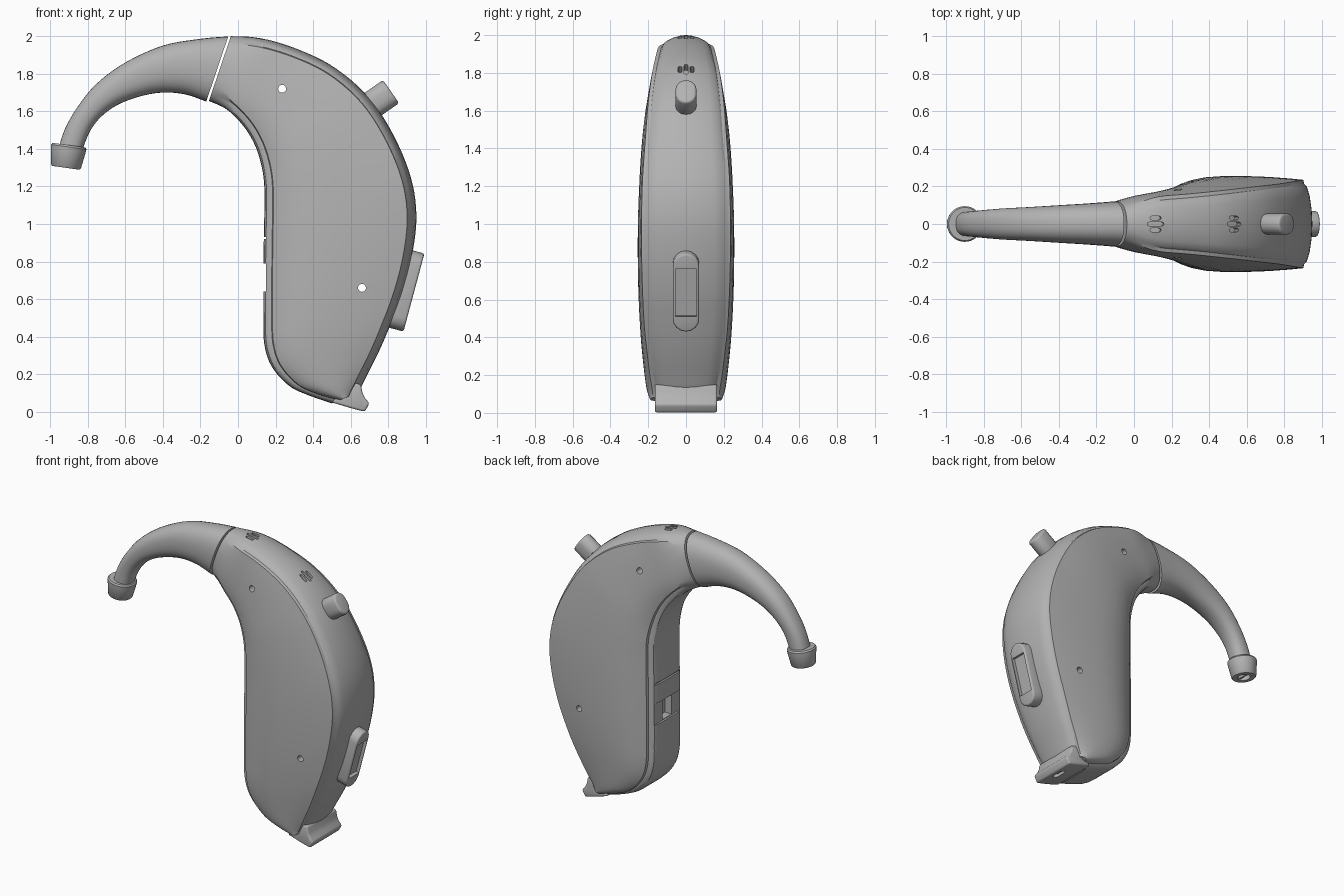
import bpy, bmesh, math
from mathutils import Vector as V

cube = bpy.data.objects.get("Cube")
if cube:
    bpy.data.objects.remove(cube, do_unlink=True)

grey = bpy.data.materials.new("shell_grey")
grey.use_nodes = True
colour = (0.45, 0.45, 0.45, 1)
grey.diffuse_color = colour
grey.node_tree.nodes["Principled BSDF"].inputs["Base Color"].default_value = colour

X, Y, Z = V((1, 0, 0)), V((0, 1, 0)), V((0, 0, 1))


def loft(name, rings):
    """Skin closed rings of equal size and cap both ends."""
    bm = bmesh.new()
    rows = [[bm.verts.new(p) for p in ring] for ring in rings]
    n = len(rows[0])
    for r, s in zip(rows, rows[1:]):
        for i in range(n):
            j = (i + 1) % n
            bm.faces.new((r[i], r[j], s[j], s[i]))
    bm.faces.new(rows[0])
    bm.faces.new(rows[-1])
    bmesh.ops.recalc_face_normals(bm, faces=bm.faces)
    mesh = bpy.data.meshes.new(name)
    bm.to_mesh(mesh)
    bm.free()
    mesh.materials.append(grey)
    obj = bpy.data.objects.new(name, mesh)
    bpy.context.collection.objects.link(obj)
    return obj


def prism(name, outline, origin, a, b, n, depth):
    """Extrude a flat outline, drawn on axes a and b, along n."""
    base = [V(origin) + a * p + b * q for p, q in outline]
    return loft(name, [base, [p + n * depth for p in base]])


def activate(obj):
    bpy.ops.object.select_all(action="DESELECT")
    obj.select_set(True)
    bpy.context.view_layer.objects.active = obj


def apply(obj, mod):
    activate(obj)
    bpy.ops.object.modifier_apply(modifier=mod.name)


def cut(obj, cutter):
    cutter.hide_render = True
    mod = obj.modifiers.new("cut", "BOOLEAN")
    mod.operation, mod.solver, mod.object = "DIFFERENCE", "EXACT", cutter
    apply(obj, mod)
    bpy.data.objects.remove(cutter, do_unlink=True)


def bevel(obj, width):
    mod = obj.modifiers.new("bevel", "BEVEL")
    mod.width, mod.segments, mod.limit_method = width, 3, "ANGLE"
    apply(obj, mod)


def smooth(obj, angle=32):
    activate(obj)
    bpy.ops.object.shade_smooth_by_angle(angle=math.radians(angle))


def stadium(width, length, steps=8):
    r, h = width / 2, length / 2 - width / 2
    pts = []
    for k, side in ((0, 1), (math.pi, -1)):
        for i in range(steps + 1):
            t = k + math.pi * i / steps
            pts.append((r * math.cos(t), r * math.sin(t) + side * h))
    return pts


def rect(w, h):
    return [(-w / 2, -h / 2), (w / 2, -h / 2), (w / 2, h / 2), (-w / 2, h / 2)]


def circle(r, n=24):
    return [(r * math.cos(2 * math.pi * i / n), r * math.sin(2 * math.pi * i / n)) for i in range(n)]


def spline(rows, steps):
    """Catmull-Rom through rows of numbers; yields (position, values)."""
    pad = [rows[0]] + rows + [rows[-1]]
    for i in range(len(rows) - 1):
        for k in range(steps):
            t = k / steps
            yield i + t, [0.5 * (2 * b + (c - a) * t + (2 * a - 5 * b + 4 * c - d) * t * t
                                 + (3 * b - a - 3 * c + d) * t ** 3)
                          for a, b, c, d in zip(*pad[i:i + 4])]
    yield len(rows) - 1, list(rows[-1])


def oval_half(length, w, count, power=0.85):
    """Half of a squarish oval, from inner edge to outer edge."""
    out = []
    for i in range(count):
        t = math.pi * i / (count - 1)
        c = math.cos(t)
        out.append((length / 2 * (1 - math.copysign(abs(c) ** power, c)), w * abs(math.sin(t)) ** power))
    return out


def shell_half(length, wi, w, r):
    """Half section: inner wall, raised side panel, outer band."""
    pts = [(0, 0), (0, .5 * wi), (.003, .75 * wi), (.012, .9 * wi), (.03, .98 * wi), (.045, wi)]
    a, e = wi + .018, r + .02
    for s in (0, .04, .1, .18, .28, .4, .5, .6, .75, .9, 1):
        y = a + (w - a) * (1 - (1 - 2 * s) ** 3) if s < .5 else e + (w - e) * (1 - (2 * s - 1) ** 2)
        pts.append((.05 + s * (length - .1), y))
    return pts + [(length - .045, r), (length - .03, .93 * r), (length - .015, .7 * r),
                  (length - .004, .35 * r), (length, 0)]


def ring(inner, outer, half):
    u = (outer - inner).normalized()
    full = half + [(d, -y) for d, y in half[-2:0:-1]]
    return [inner + u * d + Y * y for d, y in full]


# Shell rows: inner x, z, outer x, z, inner width, full width, band width
shell_rows = [
    (-.155, 1.655, -.038, 2.0, .11, .12, .11), (-.06, 1.61, .12, 1.99, .12, .15, .125),
    (.03, 1.52, .32, 1.93, .13, .175, .14), (.09, 1.42, .52, 1.83, .14, .2, .16),
    (.125, 1.31, .70, 1.67, .15, .225, .18), (.14, 1.2, .83, 1.47, .16, .24, .195),
    (.14, 1.05, .92, 1.25, .16, .25, .21), (.137, .9, .95, 1.05, .16, .255, .215),
    (.135, .7, .93, .85, .16, .255, .215), (.135, .52, .88, .65, .16, .25, .21),
    (.14, .36, .81, .46, .16, .24, .2), (.18, .24, .75, .32, .16, .228, .185),
    (.27, .14, .69, .2, .158, .215, .17), (.37, .09, .66, .14, .155, .205, .16),
    (.5, .045, .635, .1, .15, .19, .155)]
rings = []
for pos, (ix, iz, ox, oz, wi, w, r) in spline(shell_rows, 5):
    i, o = V((ix, 0, iz)), V((ox, 0, oz))
    length = (o - i).length
    panel = shell_half(length, wi, w, r)
    oval = oval_half(length, w, len(panel))
    f = min(1, pos / 1.4)
    f = f * f * (3 - 2 * f)
    rings.append(ring(i, o, [V(p).lerp(V(q), f)[:] for p, q in zip(oval, panel)]))
shell = loft("shell", rings)

# Pin holes through the shell
for x, z in ((.235, 1.72), (.66, .66)):
    cut(shell, prism("pin_cutter", circle(.021), (x, -.5, z), X, Z, Y, 1))

# Microphone slots along the top
for x, z, slope in ((.115, 1.99, -.12), (.535, 1.822, -.6)):
    t = V((math.cos(slope), 0, math.sin(slope)))
    n = V((-t.z, 0, t.x))
    for y, size in ((-.032, .06), (0, .09), (.032, .06)):
        cut(shell, prism("slot_cutter", stadium(.02, size, 4), V((x, y, z)) - n * .04, Y, t, n, .1))

# Battery door seam, shallow step and latch window on the inner wall
cut(shell, prism("seam_cutter", rect(.6, .012), (.05, 0, .925), Y, Z, X, .1))
cut(shell, prism("step_cutter", rect(.6, .15), (.05, 0, .715), Y, Z, X, .098))
cut(shell, prism("window_cutter", rect(.1, .14), (.05, 0, .715), Y, Z, X, .15))
smooth(shell)

# Ear hook rows: inner x, z, outer x, z, width
hook_rows = [
    (-.169, 1.652, -.052, 1.999, .12), (-.28, 1.69, -.2, 1.986, .11), (-.4, 1.70, -.4, 1.95, .1),
    (-.52, 1.68, -.6, 1.86, .09), (-.64, 1.635, -.75, 1.75, .083), (-.73, 1.57, -.85, 1.63, .075),
    (-.79, 1.49, -.92, 1.51, .068), (-.83, 1.39, -.96, 1.39, .065)]
rings = []
for pos, (ix, iz, ox, oz, w) in spline(hook_rows, 5):
    i, o = V((ix, 0, iz)), V((ox, 0, oz))
    rings.append(ring(i, o, oval_half((o - i).length, w, 17)))
smooth(loft("ear_hook", rings), 40)

# Tip collar with a recessed outlet and a bar across it
axis = V((-.14, 0, -.99)).normalized()
side = axis.cross(Y)
top = V((-.9, 0, 1.42))
collar = [(.07, 0), (.088, 0), (.095, .01), (.093, .03), (.08, .115), (.074, .122), (.042, .122), (.04, .09)]
smooth(loft("tip_collar", [[top + axis * h + side * p + Y * q for p, q in circle(r, 36)] for r, h in collar]))
prism("outlet_bar", rect(.014, .082), top + axis * .08, side, Y, axis, .035)

# Push button on the upper back
n = V((.82, 0, .57)).normalized()
button = prism("push_button", stadium(.11, .15), V((.815, 0, 1.705)) - n * .15, Y, Y.cross(n), n, .15)
bevel(button, .014)
smooth(button, 40)

# Volume rocker with a shallow finger recess
n = V((.97, 0, -.26)).normalized()
t = n.cross(Y)
centre = V((.937, 0, .635))
rocker = prism("volume_rocker", stadium(.14, .43), centre - n * .13, Y, t, n, .13)
bevel(rocker, .012)
cut(rocker, prism("recess_cutter", rect(.112, .26), centre - n * .022, Y, t, n, .1))
smooth(rocker, 40)

# Door lip at the bottom
lip_outline = [(.5, .05), (.6, .16), (.655, .145), (.663, .1), (.675, .075), (.7, .045), (.675, 0), (.6, .02)]
lip = prism("door_lip", lip_outline, (0, -.165, 0), X, Z, Y, .33)
bevel(lip, .012)
cut(lip, prism("lip_cutter", stadium(.04, .1), (.625, 0, -.02), X, Y, Z, .06))
smooth(lip, 40)
